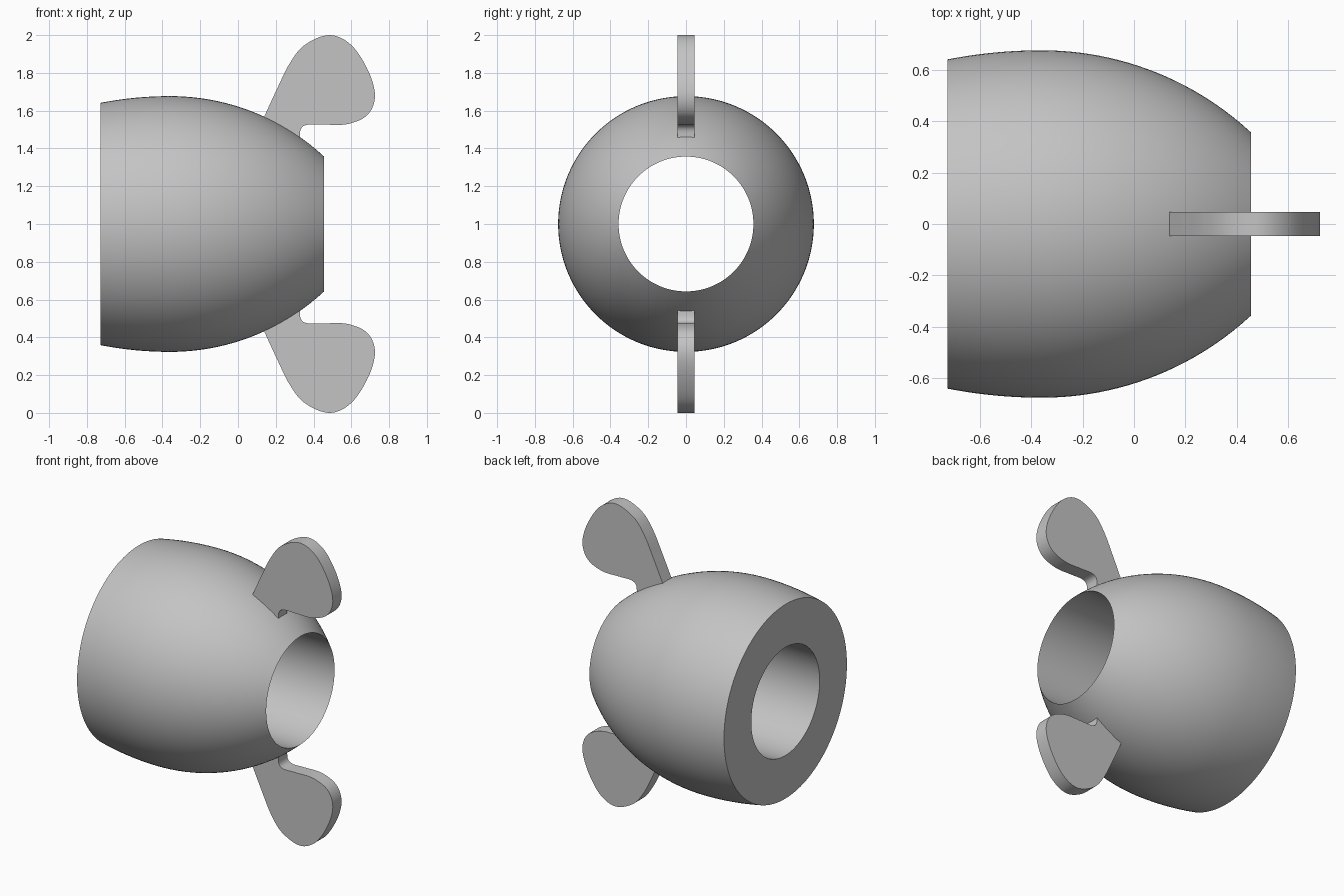
import bpy
import bmesh
from math import sqrt, pi, radians
from mathutils import Vector

cube = bpy.data.objects.get("Cube")
if cube:
    bpy.data.objects.remove(cube, do_unlink=True)

AXIS_Z = 1.0

steel = bpy.data.materials.new("plain grey metal")
steel.use_nodes = True
GREY = (0.55, 0.55, 0.55, 1.0)
steel.diffuse_color = GREY
steel.node_tree.nodes["Principled BSDF"].inputs["Base Color"].default_value = GREY


def finish(bm, name):
    """Turn a bmesh into a smooth-shaded object with crisp edges."""
    bmesh.ops.recalc_face_normals(bm, faces=bm.faces)
    mesh = bpy.data.meshes.new(name)
    bm.to_mesh(mesh)
    bm.free()
    mesh.materials.append(steel)
    obj = bpy.data.objects.new(name, mesh)
    bpy.context.collection.objects.link(obj)
    bpy.ops.object.select_all(action='DESELECT')
    obj.select_set(True)
    bpy.context.view_layer.objects.active = obj
    bpy.ops.object.shade_smooth_by_angle(angle=radians(30))
    return obj


def smooth_path(points, steps=8):
    """Catmull-Rom curve through the points, ends included."""
    pts = [Vector(p) for p in points]
    pts = [2 * pts[0] - pts[1]] + pts + [2 * pts[-1] - pts[-2]]
    out = []
    for a, b, c, d in zip(pts, pts[1:], pts[2:], pts[3:]):
        for i in range(steps):
            t = i / steps
            out.append(0.5 * (2 * b + (c - a) * t + (2 * a - 5 * b + 4 * c - d) * t ** 2
                              + (3 * b - a - 3 * c + d) * t ** 3))
    return out + [pts[-2]]


# Barrel body: bulged outer wall, straight bore, knife edge at the narrow end
LEFT, RIGHT, WIDEST = -0.727, 0.456, -0.36
BORE, MAX_RADIUS = 0.357, 0.677


def outer_radius(x):
    bend = 1.2 if x > WIDEST else 1.92
    return MAX_RADIUS - bend + sqrt(bend ** 2 - (x - WIDEST) ** 2)


STEPS = 32
xs = [LEFT + (RIGHT - LEFT) * i / STEPS for i in range(STEPS)]
profile = [(x, outer_radius(x)) for x in xs] + [(RIGHT, BORE), (LEFT, BORE)]

bm = bmesh.new()
ring = [bm.verts.new((x, 0, AXIS_Z + r)) for x, r in profile]
edges = [bm.edges.new((a, b)) for a, b in zip(ring, ring[1:] + ring[:1])]
bmesh.ops.spin(bm, geom=ring + edges, cent=(0, 0, AXIS_Z), axis=(1, 0, 0),
               angle=2 * pi, steps=128, use_merge=True)
bmesh.ops.remove_doubles(bm, verts=bm.verts, dist=0.0001)
finish(bm, "barrel_body")

# Flat rounded wings, one above and one below, rooted in the body
WING_HALF = 0.046
OUTLINE = [(0.12, 1.53), (0.14, 1.571), (0.205, 1.712), (0.272, 1.847), (0.352, 1.947),
           (0.484, 2.0), (0.6, 1.947), (0.69, 1.81), (0.725, 1.677), (0.685, 1.577),
           (0.58, 1.529), (0.458, 1.526), (0.37, 1.526), (0.333, 1.503), (0.326, 1.44)]


def wing(name, side):
    bm = bmesh.new()
    verts = [bm.verts.new((p.x, -WING_HALF, AXIS_Z + side * (p.y - AXIS_Z)))
             for p in smooth_path(OUTLINE)]
    face = bm.faces.new(verts)
    grown = bmesh.ops.extrude_face_region(bm, geom=[face], use_keep_orig=True)
    moved = [g for g in grown["geom"] if isinstance(g, bmesh.types.BMVert)]
    bmesh.ops.translate(bm, verts=moved, vec=(0, 2 * WING_HALF, 0))
    finish(bm, name)


wing("upper_wing", 1)
wing("lower_wing", -1)
